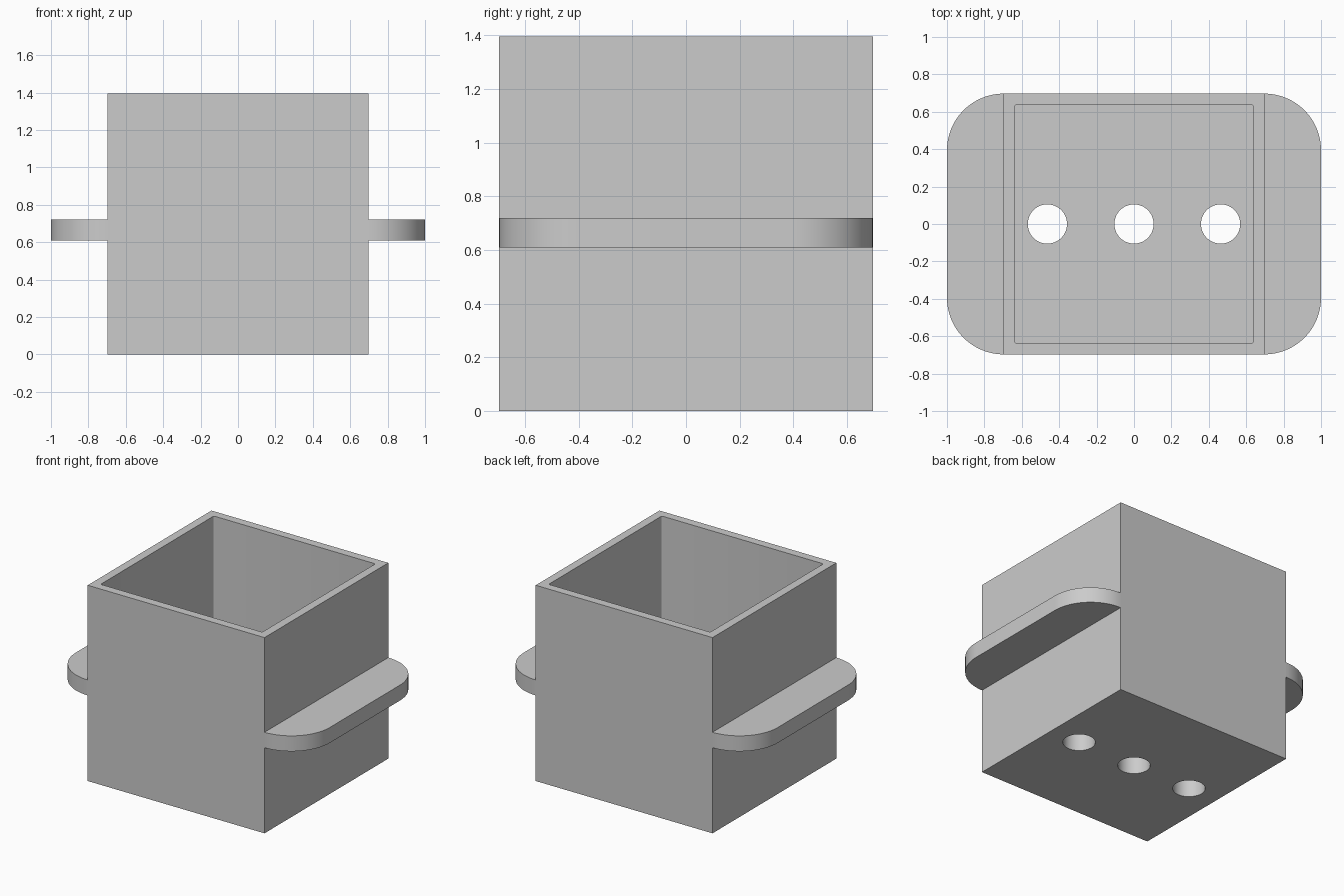
import bpy
import bmesh
from math import sin, cos, pi, radians

default_cube = bpy.data.objects.get("Cube")
if default_cube:
    bpy.data.objects.remove(default_cube, do_unlink=True)

HALF, HEIGHT = 0.697, 1.395      # outer box
INNER, FLOOR = 0.637, 0.15       # cavity half width and floor height
TAB_LOW, TAB_HIGH = 0.61, 0.72   # side tabs
REACH, TAB_RADIUS = 1.0, 0.303
HOLE_RADIUS, HOLE_SPACING = 0.105, 0.463

grey = bpy.data.materials.new("plain grey")
grey.use_nodes = True
colour = (0.6, 0.6, 0.6, 1)
grey.diffuse_color = colour
grey.node_tree.nodes["Principled BSDF"].inputs["Base Color"].default_value = colour


def arc(cx, cy, radius, start, end, steps):
    """Points along an arc, angles in degrees."""
    angles = [radians(start + (end - start) * i / steps) for i in range(steps + 1)]
    return [(cx + radius * cos(a), cy + radius * sin(a)) for a in angles]


def prism(name, outline, low, high):
    """Extrude a counter-clockwise outline from low to high."""
    bm = bmesh.new()
    base = bm.faces.new([bm.verts.new((x, y, low)) for x, y in outline])
    top = bmesh.ops.extrude_face_region(bm, geom=[base])["geom"]
    verts = [v for v in top if isinstance(v, bmesh.types.BMVert)]
    bmesh.ops.translate(bm, verts=verts, vec=(0, 0, high - low))
    bmesh.ops.recalc_face_normals(bm, faces=bm.faces)
    mesh = bpy.data.meshes.new(name)
    bm.to_mesh(mesh)
    bm.free()
    mesh.materials.append(grey)
    obj = bpy.data.objects.new(name, mesh)
    bpy.context.collection.objects.link(obj)
    return obj


def activate(obj):
    bpy.ops.object.select_all(action="DESELECT")
    obj.select_set(True)
    bpy.context.view_layer.objects.active = obj


def cut(target, cutter):
    """Subtract the cutter and discard it."""
    cutter.hide_render = True
    modifier = target.modifiers.new("cut", "BOOLEAN")
    modifier.operation = "DIFFERENCE"
    modifier.solver = "EXACT"
    modifier.object = cutter
    activate(target)
    bpy.ops.object.modifier_apply(modifier=modifier.name)
    bpy.data.objects.remove(cutter, do_unlink=True)


# Open box with a slightly rounded cavity
box = prism("box", [(-HALF, -HALF), (HALF, -HALF), (HALF, HALF), (-HALF, HALF)], 0, HEIGHT)
r = 0.01
c = INNER - r
cavity = (arc(c, c, r, 0, 90, 4) + arc(-c, c, r, 90, 180, 4)
          + arc(-c, -c, r, 180, 270, 4) + arc(c, -c, r, 270, 360, 4))
cut(box, prism("cavity_cutter", cavity, FLOOR, HEIGHT + 0.1))

# Row of drain holes through the floor
for i in (-1, 0, 1):
    circle = arc(i * HOLE_SPACING, 0, HOLE_RADIUS, 0, 360, 48)[:-1]
    cut(box, prism("hole_cutter", circle, -0.1, FLOOR + 0.1))

# Rounded tabs on both sides
cx, cy = REACH - TAB_RADIUS, HALF - TAB_RADIUS
tab_outline = arc(cx, -cy, TAB_RADIUS, -90, 0, 24) + arc(cx, cy, TAB_RADIUS, 0, 90, 24)
left_tab = prism("left_tab", tab_outline, TAB_LOW, TAB_HIGH)
mirrored = [(-x, y) for x, y in reversed(tab_outline)]
right_tab = prism("right_tab", mirrored, TAB_LOW, TAB_HIGH)

for part in (box, left_tab, right_tab):
    activate(part)
    bpy.ops.object.shade_smooth_by_angle(angle=radians(30))
